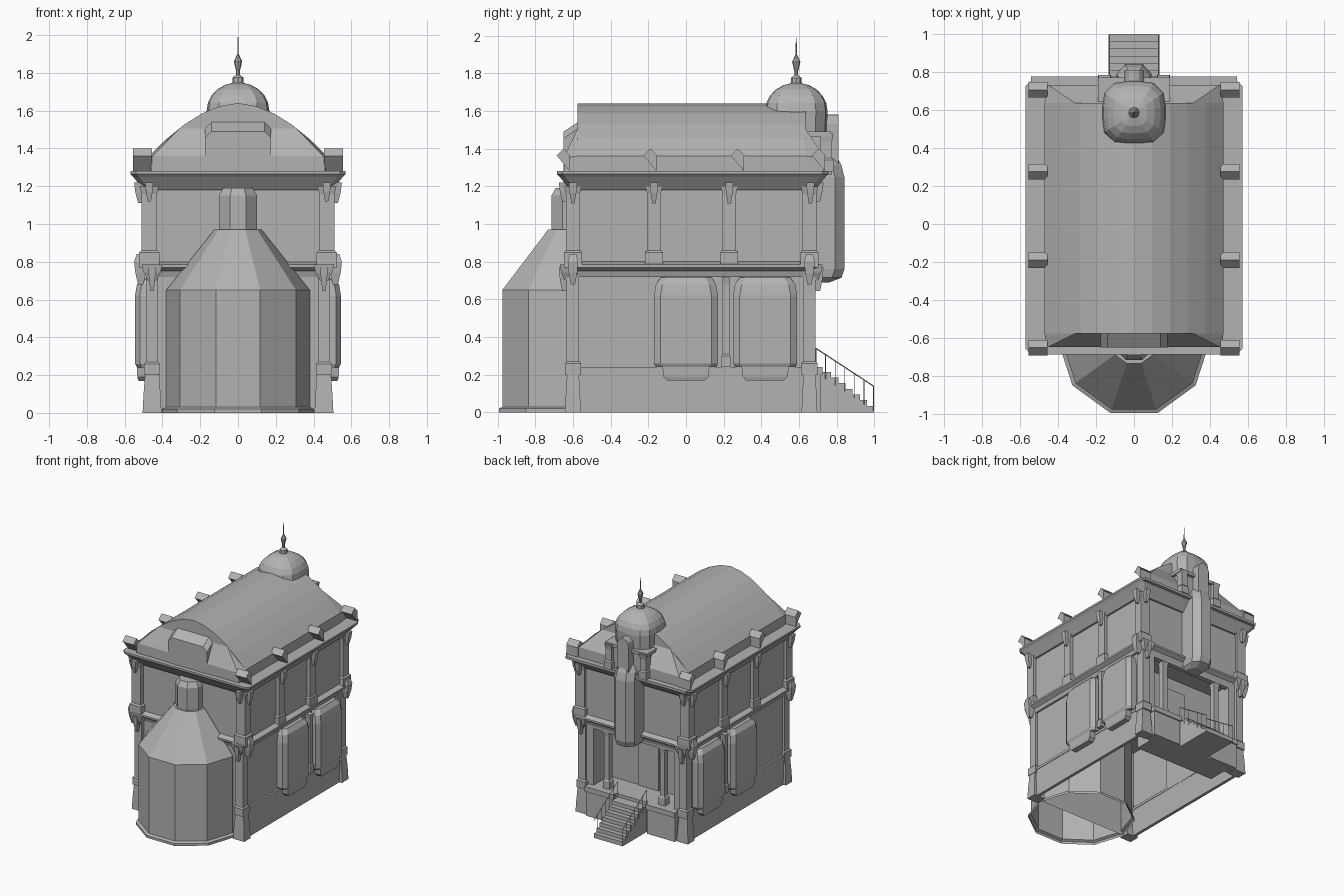
import bpy, bmesh
from math import pi, tau, sin, cos
from mathutils import Vector

# Main dimensions of the building
HALF_WIDTH, FRONT, BACK = 0.47, -0.6, 0.67
FLOOR, STOREY, EAVES, LEDGE, RIDGE = 0.24, 0.77, 1.2, 1.28, 1.64
ROOF_FOOT, ROOF_FRONT, ROOF_BACK = 1.36, -0.575, 0.635
TOWER_Y, DOME_Y, STAIR_HALF = -0.613, 0.585, 0.13
SIDES = (-1, 1)

cube = bpy.data.objects.get("Cube")
if cube:
    bpy.data.objects.remove(cube, do_unlink=True)

grey = (0.45, 0.45, 0.45, 1)
stone = bpy.data.materials.new("plain_grey")
stone.use_nodes = True
stone.diffuse_color = grey
stone.node_tree.nodes["Principled BSDF"].inputs["Base Color"].default_value = grey


def loft(name, rings, start=True, end=True):
    """Skin a list of equal-length closed rings, with optional end caps."""
    bm = bmesh.new()
    loops = [[bm.verts.new(point) for point in ring] for ring in rings]
    for lower, upper in zip(loops, loops[1:]):
        for i in range(len(lower)):
            bm.faces.new((lower[i - 1], lower[i], upper[i], upper[i - 1]))
    if start:
        bm.faces.new(loops[0])
    if end:
        bm.faces.new(loops[-1])
    bmesh.ops.recalc_face_normals(bm, faces=bm.faces)
    mesh = bpy.data.meshes.new(name)
    bm.to_mesh(mesh)
    bm.free()
    mesh.materials.append(stone)
    bpy.context.collection.objects.link(bpy.data.objects.new(name, mesh))


def mirrored(points):
    """Close a half profile of (x, other) pairs with its mirror image."""
    return points + [(-x, other) for x, other in reversed(points)]


def flat(points, z):
    return [(x, y, z) for x, y in points]


def upright(points, y):
    return [(x, y, z) for x, z in points]


def rect(cx, cy, half_x, half_y, z):
    return [(cx + sx * half_x, cy + sy * half_y, z)
            for sx, sy in ((-1, -1), (1, -1), (1, 1), (-1, 1))]


def box(name, cx, half_x, y0, y1, z0, z1):
    middle, half_y = (y0 + y1) / 2, (y1 - y0) / 2
    loft(name, [rect(cx, middle, half_x, half_y, z) for z in (z0, z1)])


def tapered(name, cx, cy, half_x, half_y, levels):
    """Stack of rectangles given as (scale, z) levels."""
    loft(name, [rect(cx, cy, half_x * k, half_y * k, z) for k, z in levels])


def pier(name, cx, cy, half_x, half_y, z0, z1, foot=0.06):
    """Shaft with a wider foot and a flared capital."""
    tapered(name, cx, cy, half_x, half_y,
            [(1.3, z0), (1.3, z0 + foot), (1, z0 + foot + 0.01), (1, z1 - 0.04), (1.25, z1)])


def corbel(name, cx, cy, half_x, half_y, z0, z1):
    """Bracket that swells upward from a small tip."""
    tapered(name, cx, cy, half_x, half_y, [(0.4, z0), (0.8, (z0 + z1) / 2), (1, z1)])


def moulding(name, levels):
    """Band around the walls from (overhang, z) levels, with clipped corners."""
    rings = []
    for out, z in levels:
        x, y0, y1 = 0.485 + out, FRONT - out, BACK + out
        clip = 0.03
        half = [(x - clip, y0), (x, y0 + clip), (x, y1 - clip), (x - clip, y1)]
        rings.append(flat(mirrored(half), z))
    loft(name, rings)


def ngon(cy, radius, sides, z, turn=0.0):
    angles = [turn + tau * i / sides for i in range(sides)]
    return [(radius * sin(a), cy - radius * cos(a), z) for a in angles]


def rod(name, start, end, radius):
    a, b = Vector(start), Vector(end)
    side = Vector((radius, 0, 0))
    across = (b - a).normalized().cross(side)
    loft(name, [[p + side, p + across, p - side, p - across] for p in (a, b)])


# Lower storey: open-bottomed wall shell with a recessed back porch
porch_half, porch_back = 0.36, 0.47
plan = mirrored([(HALF_WIDTH, FRONT), (HALF_WIDTH, BACK),
                 (porch_half, BACK), (porch_half, porch_back)])
loft("lower_walls", [flat(plan, z) for z in (0, STOREY)], False, False)
box("porch_landing", 0, porch_half, porch_back, 0.69, 0, FLOOR)
box("porch_lintel", 0, porch_half, 0.63, BACK, 0.7, STOREY)
box("porch_door", 0, 0.09, porch_back - 0.01, porch_back + 0.01, FLOOR, 0.62)

# Upper storey and mouldings
box("upper_walls", 0, 0.485, FRONT, BACK, STOREY, EAVES)
moulding("storey_moulding", [(0, 0.72), (0.01, 0.75), (0.04, STOREY), (0.04, 0.785), (0, 0.8)])
moulding("main_cornice", [(0.015, 1.18), (0.03, EAVES), (0.07, 1.25), (0.085, 1.265), (0.085, LEDGE)])
box("cornice_back_ledge", 0, 0.54, BACK, 0.775, 1.26, LEDGE)

for s in SIDES:
    # Side plinth with its band
    box("side_plinth", s * HALF_WIDTH, 0.012, FRONT, BACK, 0, FLOOR)
    box("plinth_band", s * HALF_WIDTH, 0.016, FRONT, BACK, FLOOR - 0.02, FLOOR)

    # Corner piers, corner pilasters and their corbels
    pier_x = s * 0.455
    for y, out in ((FRONT, -1), (0.655, 1)):
        end_y = y + out * 0.045
        tapered("pier_foot", pier_x, y, 0.05, 0.042, [(1, 0), (0.9, 0.1), (0.75, 0.2)])
        pier("corner_pier", pier_x, y, 0.032, 0.033, 0.2, STOREY)
        pier("corner_pilaster", s * HALF_WIDTH, y, 0.041, 0.037, STOREY, EAVES, 0.08)
        corbel("moulding_block", pier_x, y + out * 0.03, 0.055, 0.04, 0.7, 0.785)
        corbel("end_corbel", pier_x, end_y, 0.02, 0.03, 0.645, STOREY)
        corbel("side_corbel", s * 0.515, y, 0.035, 0.028, 0.68, 0.8)
        tapered("side_corbel_head", s * 0.515, y, 0.035, 0.028, [(1, 0.8), (0.6, 0.84)])
        corbel("capital_corbel", s * HALF_WIDTH, end_y, 0.022, 0.03, 1.12, 1.22)

    # Pilasters along the sides
    for y in (-0.17, 0.23):
        pier("side_pilaster", s * 0.485, y, 0.026, 0.036, STOREY, EAVES, 0.08)
    for y in (FRONT, -0.17, 0.23, 0.66):
        corbel("side_capital_corbel", s * 0.515, y, 0.035, 0.022, 1.11, 1.22)

    # Gabled blocks on the cornice ledge
    for y in (-0.65, -0.19, 0.275, 0.705):
        gable = [(y + u, z) for u, z in mirrored([(0.033, LEDGE), (0.033, ROOF_FOOT),
                                                  (0.04, ROOF_FOOT), (0, 1.4)])[:-1]]
        loft("roof_block", [[(s * x, u, z) for u, z in gable] for x in (0.455, 0.555)])

    # Side bays with sloping heads and bracketed sills
    for y in (0, 0.42):
        rings = []
        for inset, z in ((0.01, FLOOR), (0, 0.26), (0, 0.62), (0.01, 0.68), (0.035, 0.715)):
            x, half = 0.545 - inset, 0.17 - inset
            section = mirrored([(half, 0.46), (half, x - 0.025), (half - 0.035, x)])
            rings.append([(s * depth, y + u, z) for u, depth in section])
        loft("side_bay", rings)
        tapered("bay_sill", s * 0.495, y, 0.04, 0.125, [(0.8, 0.17), (0.95, 0.19), (1, FLOOR)])
    pier("bay_divider", s * 0.48, 0.212, 0.03, 0.018, FLOOR, 0.715)

    # Porch columns and flanking blocks
    pier("porch_column", s * 0.25, 0.64, 0.022, 0.022, FLOOR, 0.7)
    box("porch_block", s * 0.275, 0.125, 0.62, 0.715, 0, 0.2)
    box("porch_block_cap", s * 0.275, 0.13, 0.62, 0.725, 0.2, FLOOR)

    # Stair railing
    foot, head = Vector((s * STAIR_HALF, 0.995, 0.14)), Vector((s * STAIR_HALF, 0.69, 0.34))
    rod("stair_rail", foot, head, 0.003)
    for i in range(7):
        top = foot.lerp(head, i / 6)
        rod("rail_post", (top.x, top.y, top.z - 0.13), top, 0.002)

# Stairs
for i in range(7):
    box("stair_step", 0, STAIR_HALF, BACK, 0.77 + i * 0.038, 0, 0.215 - i * 0.03)

# Front tower: ten-sided, open underneath
loft("tower", [ngon(TOWER_Y, radius, 10, z, pi / 10) for radius, z in
               ((0.4, 0), (0.4, 0.02), (0.38, 0.03), (0.38, 0.65), (0.125, 0.97))], False)
loft("tower_neck", [ngon(TOWER_Y, radius, 8, z, pi / 8) for radius, z in
                    ((0.11, 0.96), (0.11, 1.15), (0.085, 1.19))])

# Curved main roof, steepening toward the eaves
rise = RIDGE - ROOF_FOOT
arc = [(HALF_WIDTH * k / 5, RIDGE - rise * (k / 5) ** 1.8) for k in range(5, 0, -1)]
profile = mirrored([(HALF_WIDTH, LEDGE)] + arc + [(0, RIDGE)])
profile.remove((0, RIDGE))
loft("main_roof", [upright(profile, y) for y in (ROOF_FRONT, ROOF_BACK)])

# Hipped skirts at both roof ends
for name, outer, inner in (("front_hip", -0.645, ROOF_FRONT), ("back_hip", 0.73, ROOF_BACK)):
    low = [(0.46, LEDGE), (0.46, 1.35), (0.45, ROOF_FOOT)]
    high = [(HALF_WIDTH, LEDGE), (HALF_WIDTH, ROOF_FOOT), (0.31, 1.505)]
    loft(name, [upright(mirrored(low), outer), upright(mirrored(high), inner)])

# Front dormer slab with clipped corners
loft("front_dormer", [upright(mirrored([(0.175, LEDGE), (0.175, top - 0.035), (0.14, top)]), y)
                      for y, top in ((-0.65, 1.49), (ROOF_FRONT, 1.54))])

# Back gable block under the dome
box("dome_base", 0, 0.165, 0.46, 0.745, LEDGE, 1.48)
box("dome_base_moulding", 0, 0.19, 0.5, STOREY, 1.465, 1.49)
for s in SIDES:
    pier("dome_base_pier", s * 0.155, 0.745, 0.026, 0.03, LEDGE, 1.48)


def soft_square(radius, z, sides=16, power=3.5):
    ring = []
    for i in range(sides):
        angle = tau * (i + 0.5) / sides
        c, q = cos(angle), sin(angle)
        scale = radius / (abs(c) ** power + abs(q) ** power) ** (1 / power)
        ring.append((c * scale, DOME_Y + q * scale, z))
    return ring


# Dome on a rounded square plan, with a turned finial
quarter = [i * pi / 11 for i in range(6)]
loft("dome", [soft_square(0.16, 1.45)] +
     [soft_square(0.166 * cos(a), 1.6 + 0.15 * sin(a)) for a in quarter])
loft("finial", [ngon(DOME_Y, radius, 8, z) for radius, z in
                ((0.03, 1.735), (0.028, 1.775), (0.01, 1.79), (0.01, 1.81),
                 (0.022, 1.86), (0.004, 1.9), (0.002, 1.99))])

# Back oriel with tapered foot and rounded head
rings = []
for scale, front, z in ((0.6, 0.76, 0.69), (0.9, 0.825, 0.715), (1, 0.84, 0.76),
                        (1, 0.84, 1.25), (0.9, 0.825, 1.31), (0.6, 0.8, ROOF_FOOT)):
    half = 0.092 * scale
    rings.append(flat(mirrored([(half, 0.66), (half, front - 0.05), (half / 2, front)]), z))
loft("back_oriel", rings)

# Arched tablet above the oriel
radius = 0.05
arch = [(radius * cos(i * pi / 6), 1.53 + radius * sin(i * pi / 6)) for i in range(7)]
outline = [(-radius, LEDGE), (radius, LEDGE)] + arch
loft("arched_tablet", [upright(outline, y) for y in (0.7, 0.81)])
